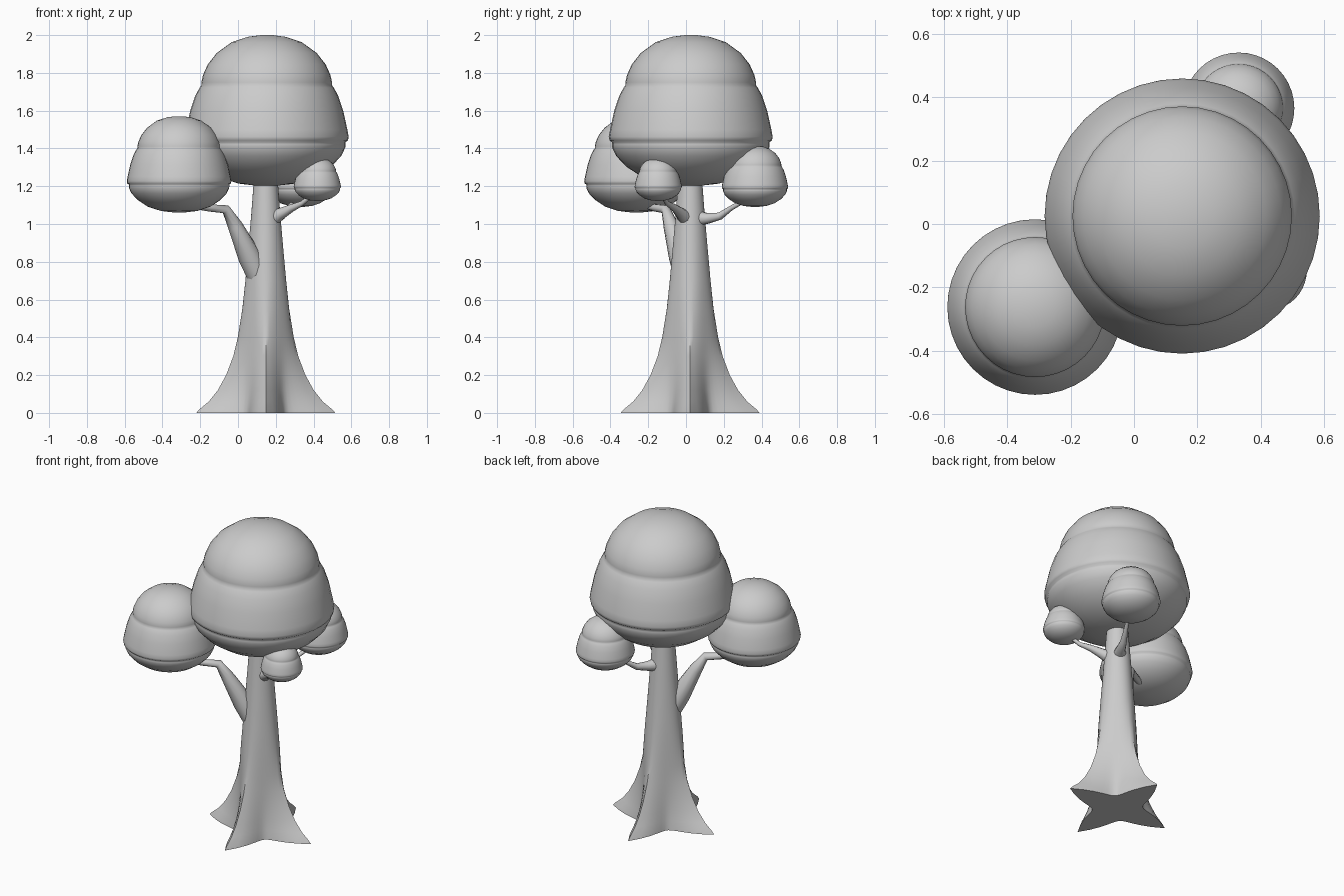
import bpy, bmesh
from math import pi, cos, sin

if "Cube" in bpy.data.objects:
    bpy.data.objects.remove(bpy.data.objects["Cube"])


def finish(name, bm, angle=60):
    """Turn a bmesh into a smooth-shaded object."""
    bmesh.ops.remove_doubles(bm, verts=bm.verts, dist=1e-5)
    bmesh.ops.recalc_face_normals(bm, faces=bm.faces)
    me = bpy.data.meshes.new(name)
    bm.to_mesh(me)
    bm.free()
    ob = bpy.data.objects.new(name, me)
    bpy.context.collection.objects.link(ob)
    smooth(ob, angle)
    return ob


def smooth(ob, angle=60):
    bpy.ops.object.select_all(action='DESELECT')
    ob.select_set(True)
    bpy.context.view_layer.objects.active = ob
    bpy.ops.object.shade_smooth_by_angle(angle=angle * pi / 180)


def skin(bm, rings):
    """Bridge successive closed rings with quads."""
    n = len(rings[0])
    for a, b in zip(rings, rings[1:]):
        for i in range(n):
            j = (i + 1) % n
            bm.faces.new((a[i], a[j], b[j], b[i]))
    bm.faces.new(rings[0][::-1])
    bm.faces.new(rings[-1])


# Foliage outline (radius, height above its underside), stepped in three tiers
CROWN = [(.03, .0), (.15, .014), (.26, .05), (.34, .103), (.395, .16), (.416, .205),
         (.417, .222), (.416, .232), (.43, .243), (.434, .262), (.427, .3), (.405, .4),
         (.378, .48), (.355, .522), (.345, .535), (.346, .55), (.337, .59), (.312, .645),
         (.265, .705), (.185, .763), (.1, .791), (.03, .8)]


def crown(name, x, y, z, s, n=40):
    bm = bmesh.new()
    rings = []
    for r, h in CROWN:
        rings.append([bm.verts.new((x + s * r * cos(2 * pi * i / n),
                                    y + s * r * sin(2 * pi * i / n), z + s * h))
                      for i in range(n)])
    skin(bm, rings)
    return finish(name, bm)


def branch(name, points):
    """Tapered tube through (x, y, z, radius) points."""
    cu = bpy.data.curves.new(name, 'CURVE')
    cu.dimensions = '3D'
    cu.bevel_depth = 1
    cu.bevel_resolution = 3
    cu.use_fill_caps = True
    sp = cu.splines.new('POLY')
    sp.points.add(len(points) - 1)
    for p, (x, y, z, r) in zip(sp.points, points):
        p.co = (x, y, z, 1)
        p.radius = r
    ob = bpy.data.objects.new(name, cu)
    bpy.context.collection.objects.link(ob)
    bpy.ops.object.select_all(action='DESELECT')
    ob.select_set(True)
    bpy.context.view_layer.objects.active = ob
    bpy.ops.object.convert(target='MESH')
    smooth(bpy.context.view_layer.objects.active)


# Trunk: four-pointed root star blending up into a round stem
# (height, root tip radius, valley radius)
TRUNK = [(0, .368, .15), (.02, .35, .148), (.06, .302, .143), (.12, .254, .136),
         (.2, .21, .13), (.3, .172, .123), (.4, .148, .119), (.55, .124, .112),
         (.7, .108, .103), (.9, .09, .088), (1.05, .077, .077), (1.25, .062, .062)]
bm = bmesh.new()
rings, n = [], 48
for z, tip, valley in TRUNK:
    ring = []
    for i in range(n):
        a = 2 * pi * i / n
        k = abs(1 - (i % 12) / 6) ** 2        # 1 on root tips, 0 in valleys
        if z > .5:
            k = (1 + cos(4 * a)) / 2
        r = valley + (tip - valley) * k
        ring.append(bm.verts.new((.147 + r * cos(a), .022 + r * sin(a), z)))
    rings.append(ring)
skin(bm, rings)
finish("trunk", bm)

# Branches
branch("left_branch", [(.13, .01, .68, .06), (.06, -.03, .83, .062),
                       (-.015, -.08, .99, .04), (-.065, -.108, 1.078, .025),
                       (-.15, -.16, 1.085, .02), (-.26, -.225, 1.1, .016)])
branch("back_branch", [(.17, .07, 1.03, .04), (.2, .115, 1.03, .029),
                       (.232, .18, 1.042, .02), (.265, .24, 1.085, .013),
                       (.31, .32, 1.13, .011)])
branch("front_right_branch", [(.185, 0, 1.03, .042), (.225, -.026, 1.054, .031),
                              (.285, -.06, 1.085, .02), (.34, -.1, 1.11, .013),
                              (.40, -.13, 1.16, .011)])

# Foliage clumps
crown("main_crown", .152, .025, 1.2, 1)
crown("left_crown", -.312, -.262, 1.06, .638)
crown("back_crown", .33, .365, 1.09, .405)
crown("front_right_crown", .42, -.147, 1.122, .288)
